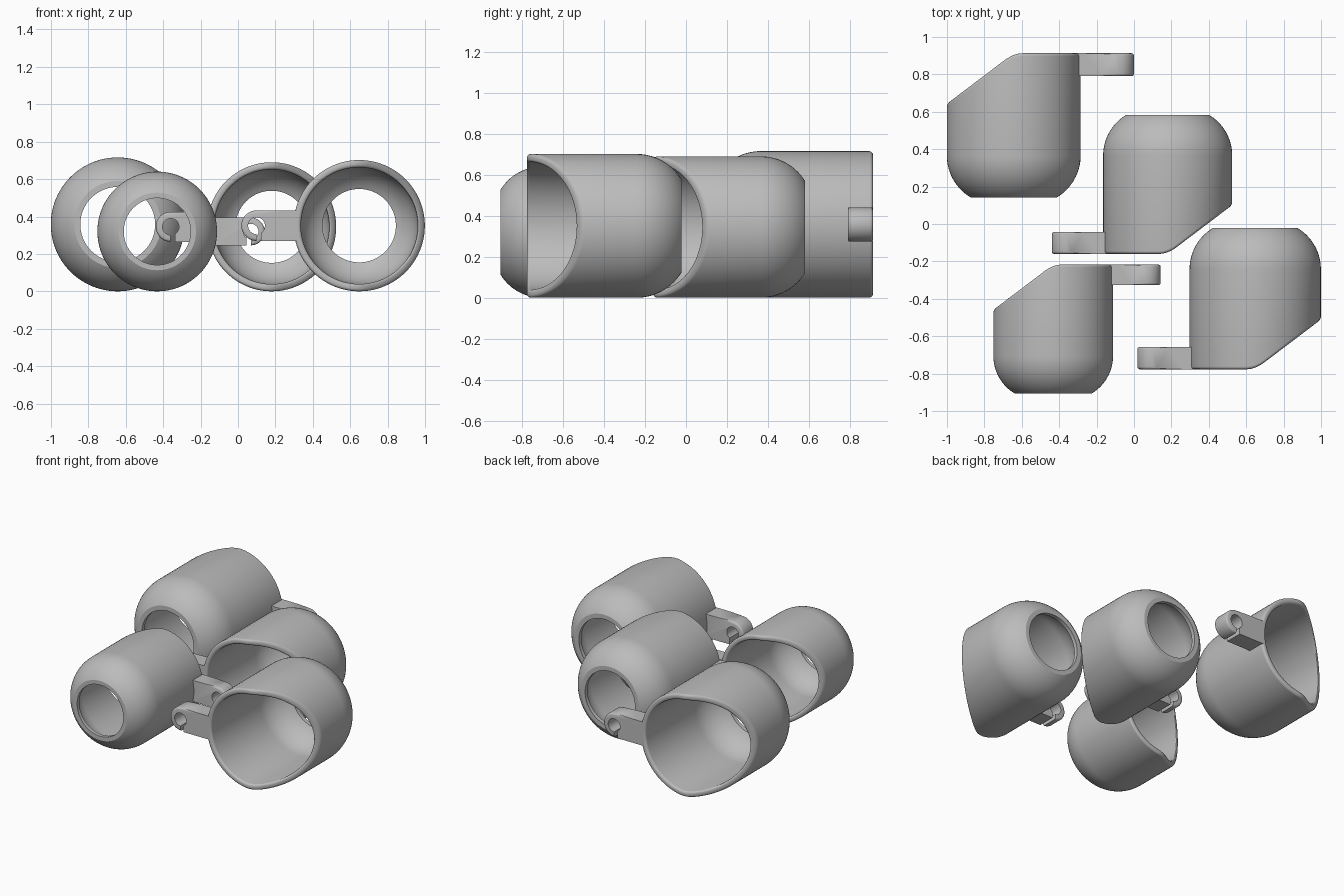
import bpy, bmesh
from math import sin, cos, asin, acos, pi, radians
from mathutils import Matrix

cube = bpy.data.objects.get("Cube")
if cube:
    bpy.data.objects.remove(cube, do_unlink=True)

grey = bpy.data.materials.new("grey plastic")
grey.use_nodes = True
colour = (0.5, 0.5, 0.5, 1)
grey.diffuse_color = colour
grey.node_tree.nodes["Principled BSDF"].inputs["Base Color"].default_value = colour

# Master sizes; every sleeve is a scaled copy
R, WALL, LENGTH = 0.358, 0.04, 0.77
DOME, HOLE, END = 0.262, 0.2, 0.232
LIP = 0.016
SEGMENTS = 96


def arc(cx, cy, r, a0, a1, n):
    """Points on an arc, angles in degrees."""
    angles = [radians(a0 + (a1 - a0) * i / n) for i in range(n + 1)]
    return [(cx + r * cos(a), cy + r * sin(a)) for a in angles]


def slant(x):
    """How far the open rim is cut back at x, with a rounded start."""
    slope, h = 0.757, 0.05
    if x > h:
        return 0
    if x < -h:
        return -slope * x
    return slope * (h - x) ** 2 / (4 * h)


def finish(obj):
    bpy.ops.object.select_all(action='DESELECT')
    obj.select_set(True)
    bpy.context.view_layer.objects.active = obj
    bpy.ops.object.shade_smooth_by_angle(angle=radians(32))


def add_object(name, bm, matrix):
    bmesh.ops.recalc_face_normals(bm, faces=bm.faces)
    mesh = bpy.data.meshes.new(name)
    bm.to_mesh(mesh)
    bm.free()
    mesh.materials.append(grey)
    obj = bpy.data.objects.new(name, mesh)
    bpy.context.collection.objects.link(obj)
    obj.matrix_world = matrix
    finish(obj)


def sleeve_mesh():
    """Hollow tube: domed end with a hole, slanted open rim at y = 0."""
    a = acos(1 - (R - END) / DOME)
    start = -LENGTH + DOME * sin(a)
    inner = DOME - WALL
    b = acos(1 - (R - WALL - HOLE) / inner)
    rin = R - WALL
    profile = arc(R - DOME, start, DOME, -a * 180 / pi, 0, 14)
    rim_first = len(profile)
    profile += arc(R - LIP, -LIP, LIP, 0, 90, 5)
    profile += arc(rin + LIP, -LIP, LIP, 90, 180, 5)
    rim_last = len(profile)
    profile += arc(rin - inner, start, inner, 0, -b * 180 / pi, 12)
    profile.append((HOLE, -LENGTH))

    bm = bmesh.new()
    rings = []
    for i, (r, y) in enumerate(profile):
        ring = []
        for s in range(SEGMENTS):
            t = 2 * pi * s / SEGMENTS
            x = r * cos(t)
            cut = slant(x) if rim_first <= i < rim_last else 0
            ring.append(bm.verts.new((x, y - cut, r * sin(t))))
        rings.append(ring)
    for i, ring in enumerate(rings):
        after = rings[(i + 1) % len(rings)]
        for s in range(SEGMENTS):
            n = (s + 1) % SEGMENTS
            bm.faces.new((ring[s], ring[n], after[n], after[s]))
    return bm


def clip_mesh():
    """Side tab with a round end, a pin hole and a slot below it."""
    cx, half, pin, slot, depth = 0.56, 0.083, 0.046, 0.025, 0.123
    root = R - 0.023
    rounded = arc(cx, 0, half, 90, -90, 20)
    stop = 270 - asin(slot / pin) * 180 / pi
    outline = [(root, half)] + rounded
    outline += arc(cx, 0, pin, -90, stop, 24)
    outline += [(cx - slot, -half), (root, -half)]

    bm = bmesh.new()
    face = bm.faces.new([bm.verts.new((x, 0, z)) for x, z in outline])
    moved = bmesh.ops.extrude_face_region(bm, geom=[face])["geom"]
    verts = [v for v in moved if isinstance(v, bmesh.types.BMVert)]
    bmesh.ops.translate(bm, verts=verts, vec=(0, -depth, 0))

    # Soften both edges of the round end
    def on_end(v):
        x, z = v.co.x - cx, v.co.z
        return x > -0.001 and (x * x + z * z) ** 0.5 > half - 0.001
    edges = [e for e in bm.edges if all(on_end(v) for v in e.verts)
             and abs(e.verts[0].co.y - e.verts[1].co.y) < 0.001]
    bmesh.ops.bevel(bm, geom=edges, offset=0.014, segments=3, profile=0.5,
                    affect='EDGES')
    return bm


# Name, centre x, rim y, radius, turn
sleeves = [
    ("back_right", -0.643, 0.913, 0.358, 0),
    ("back_left", 0.18, -0.16, 0.345, pi),
    ("front_left", 0.648, -0.777, 0.351, pi),
    ("front_right", -0.432, -0.217, 0.32, 0),
]
for name, x, y, radius, turn in sleeves:
    place = (Matrix.Translation((x, y, radius)) @ Matrix.Rotation(turn, 4, 'Z')
             @ Matrix.Scale(radius / R, 4))
    add_object(name + "_sleeve", sleeve_mesh(), place)
    add_object(name + "_clip", clip_mesh(), place)
